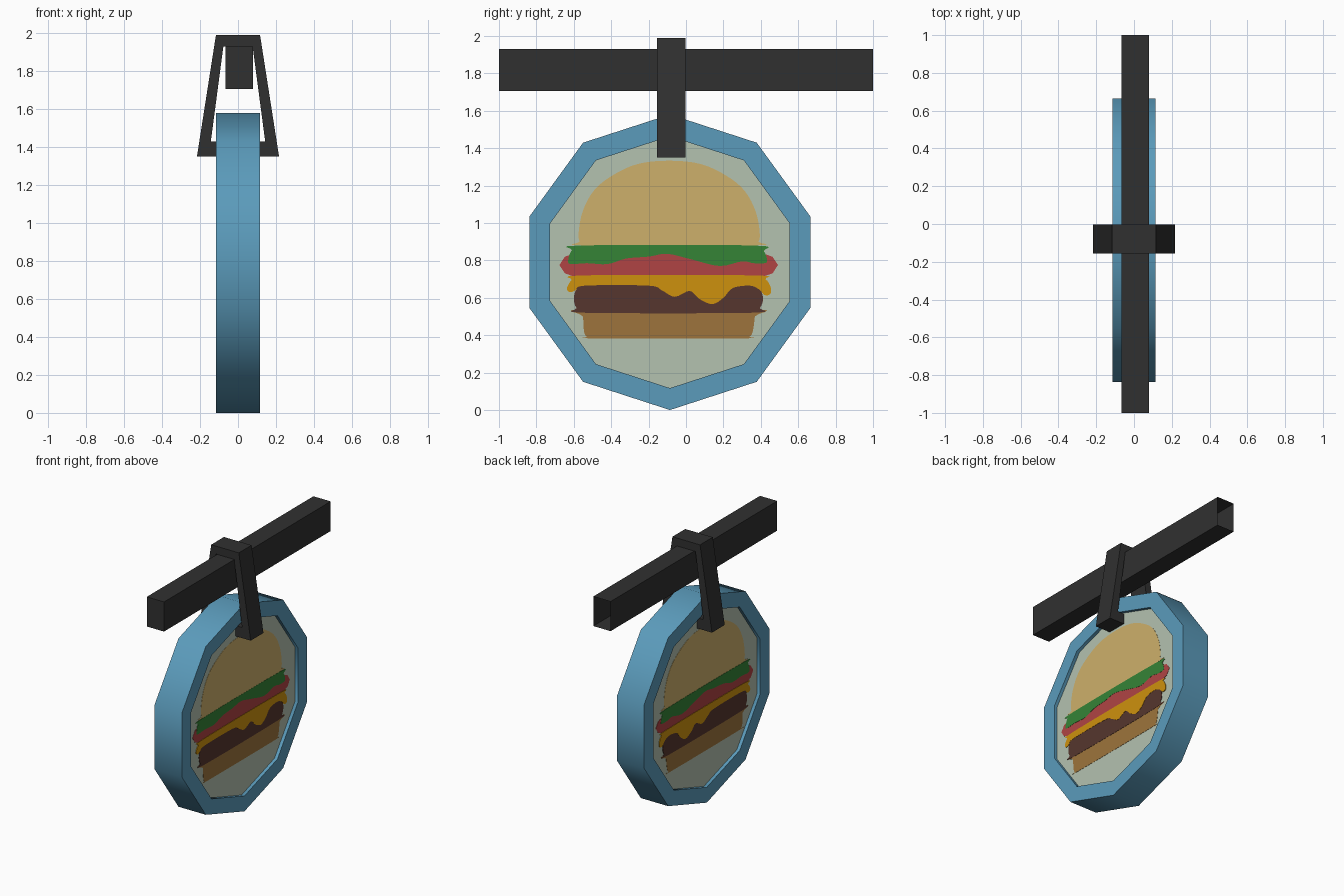
import bpy, bmesh, math
from mathutils import Vector

if "Cube" in bpy.data.objects:
    bpy.data.objects.remove(bpy.data.objects["Cube"])


def material(name, rgb):
    """Flat colour given as 8-bit sRGB, stored linear."""
    lin = [((c / 255 + 0.055) / 1.055) ** 2.4 for c in rgb]
    m = bpy.data.materials.new(name)
    m.use_nodes = True
    m.diffuse_color = (*lin, 1)
    m.node_tree.nodes["Principled BSDF"].inputs["Base Color"].default_value = (*lin, 1)
    return m


IRON = material("dark iron", (48, 48, 48))
BLUE = material("blue", (91, 155, 187))
CREAM = material("pale green", (180, 194, 176))
BUN = material("bun tan", (206, 176, 107))
GREEN = material("lettuce green", (53, 132, 54))
RED = material("tomato red", (176, 68, 68))
YELLOW = material("cheese yellow", (206, 145, 13))
BROWN = material("patty brown", (86, 54, 46))
CRUST = material("crust brown", (157, 116, 60))


def finish(name, bm, mat):
    bmesh.ops.recalc_face_normals(bm, faces=bm.faces)
    mesh = bpy.data.meshes.new(name)
    bm.to_mesh(mesh)
    bm.free()
    mesh.materials.append(mat)
    obj = bpy.data.objects.new(name, mesh)
    bpy.context.collection.objects.link(obj)
    return obj


def ring_solid(name, loops, mat):
    """Join closed loops one to the next, and the last to the first."""
    bm = bmesh.new()
    rows = [[bm.verts.new(p) for p in loop] for loop in loops]
    n = len(rows[0])
    for i, row in enumerate(rows):
        nxt = rows[(i + 1) % len(rows)]
        for j in range(n):
            k = (j + 1) % n
            bm.faces.new((row[j], row[k], nxt[k], nxt[j]))
    return finish(name, bm, mat)


def prism(name, outline, x0, x1, mat):
    """Extrude a (y, z) outline along x."""
    bm = bmesh.new()
    face = bm.faces.new([bm.verts.new((x0, y, z)) for y, z in outline])
    new = bmesh.ops.extrude_face_region(bm, geom=[face])["geom"]
    bmesh.ops.translate(bm, vec=(x1 - x0, 0, 0),
                        verts=[v for v in new if isinstance(v, bmesh.types.BMVert)])
    return finish(name, bm, mat)


# Ten-sided sign: thick rim and recessed panel
CY, CZ = -0.086, 0.79
HALF, PANEL = 0.115, 0.09


def decagon(r):
    angles = [math.tau * i / 10 for i in range(10)]
    return [(CY + r * math.sin(a), CZ + r * math.cos(a)) for a in angles]


rim = ring_solid("sign_rim", [[(x, y, z) for y, z in decagon(r)] for r, x in
                              ((0.79, -HALF), (0.79, HALF), (0.673, HALF), (0.673, -HALF))], BLUE)
bpy.context.view_layer.objects.active = rim
rim.select_set(True)
bpy.ops.object.shade_smooth_by_angle(angle=math.radians(40))
prism("sign_panel", decagon(0.674), -PANEL, PANEL, CREAM)


# Painted burger layers, thin plates mirrored to both faces
def smooth(points, steps=4):
    """Closed Catmull-Rom curve through the points."""
    pts = [Vector(p) for p in points]
    n, out = len(pts), []
    for i in range(n):
        a, b, c, d = (pts[(i + k) % n] for k in (-1, 0, 1, 2))
        for s in range(steps):
            t = s / steps
            out.append(0.5 * (2 * b + (c - a) * t + (2 * a - 5 * b + 4 * c - d) * t * t
                              + (3 * b - a - 3 * c + d) * t ** 3))
    return out


def plate(name, points, level, mat):
    obj = prism(name, smooth(points), PANEL - 0.001, PANEL + 0.0015 * level, mat)
    obj.modifiers.new("both_faces", 'MIRROR')


half_bun = [(0.45, 0.88), (0.478, 0.9), (0.484, 0.95), (0.463, 1.06), (0.405, 1.17),
            (0.31, 1.25), (0.17, 1.315)]
plate("top_bun", [(-0.09 + y, z) for y, z in half_bun] + [(-0.09, 1.333)]
      + [(-0.09 - y, z) for y, z in reversed(half_bun)], 1, BUN)
plate("bottom_bun", [(-0.55, 0.54), (-0.55, 0.5), (-0.545, 0.42), (-0.53, 0.392), (-0.49, 0.383),
                     (0.3, 0.383), (0.34, 0.392), (0.357, 0.42), (0.368, 0.5), (0.368, 0.54)],
      1, CRUST)
plate("tomato", [(-0.56, 0.85), (-0.56, 0.7), (0.375, 0.7), (0.375, 0.85)], 1, RED)
plate("patty", [(-0.54, 0.52), (-0.585, 0.545), (-0.6, 0.595), (-0.585, 0.645), (-0.54, 0.67),
                (0.35, 0.67), (0.395, 0.645), (0.412, 0.595), (0.395, 0.545), (0.35, 0.52)],
      2, BROWN)
plate("lettuce", [(-0.56, 0.88), (-0.61, 0.855), (-0.63, 0.8), (-0.615, 0.78), (-0.53, 0.785),
                  (-0.42, 0.78), (-0.32, 0.81), (-0.2, 0.82), (-0.1, 0.835), (0.03, 0.805),
                  (0.18, 0.77), (0.3, 0.795), (0.36, 0.785), (0.42, 0.785), (0.434, 0.8),
                  (0.415, 0.85), (0.36, 0.88)], 2, GREEN)
plate("cheese", [(-0.55, 0.72), (-0.61, 0.695), (-0.637, 0.65), (-0.62, 0.63), (-0.59, 0.64),
                 (-0.54, 0.665), (-0.2, 0.665), (-0.13, 0.64), (-0.06, 0.605), (0.02, 0.637),
                 (0.07, 0.595), (0.14, 0.566), (0.2, 0.6), (0.25, 0.652), (0.34, 0.665),
                 (0.39, 0.645), (0.42, 0.615), (0.45, 0.62), (0.453, 0.655), (0.425, 0.7),
                 (0.36, 0.72)], 3, YELLOW)

# Tapered hanger strap looped over the beam and into the sign
outer = [(-0.116, 1.99), (0.116, 1.99), (0.216, 1.35), (-0.216, 1.35)]
inner = [(-0.077, 1.93), (0.077, 1.93), (0.143, 1.43), (-0.143, 1.43)]
FRONT, BACK = -0.156, -0.003
ring_solid("hanger", [[(x, y, z) for x, z in shape] for shape, y in
                      ((outer, FRONT), (outer, BACK), (inner, BACK), (inner, FRONT))], IRON)

# Support beam, left open at the back end
bm = bmesh.new()
bmesh.ops.create_cube(bm, size=1)
bmesh.ops.scale(bm, vec=(0.145, 2, 0.225), verts=bm.verts)
bmesh.ops.translate(bm, vec=(0.006, 0, 1.817), verts=bm.verts)
bmesh.ops.delete(bm, geom=[f for f in bm.faces if f.normal.y > 0.9], context='FACES_ONLY')
finish("beam", bm, IRON)
